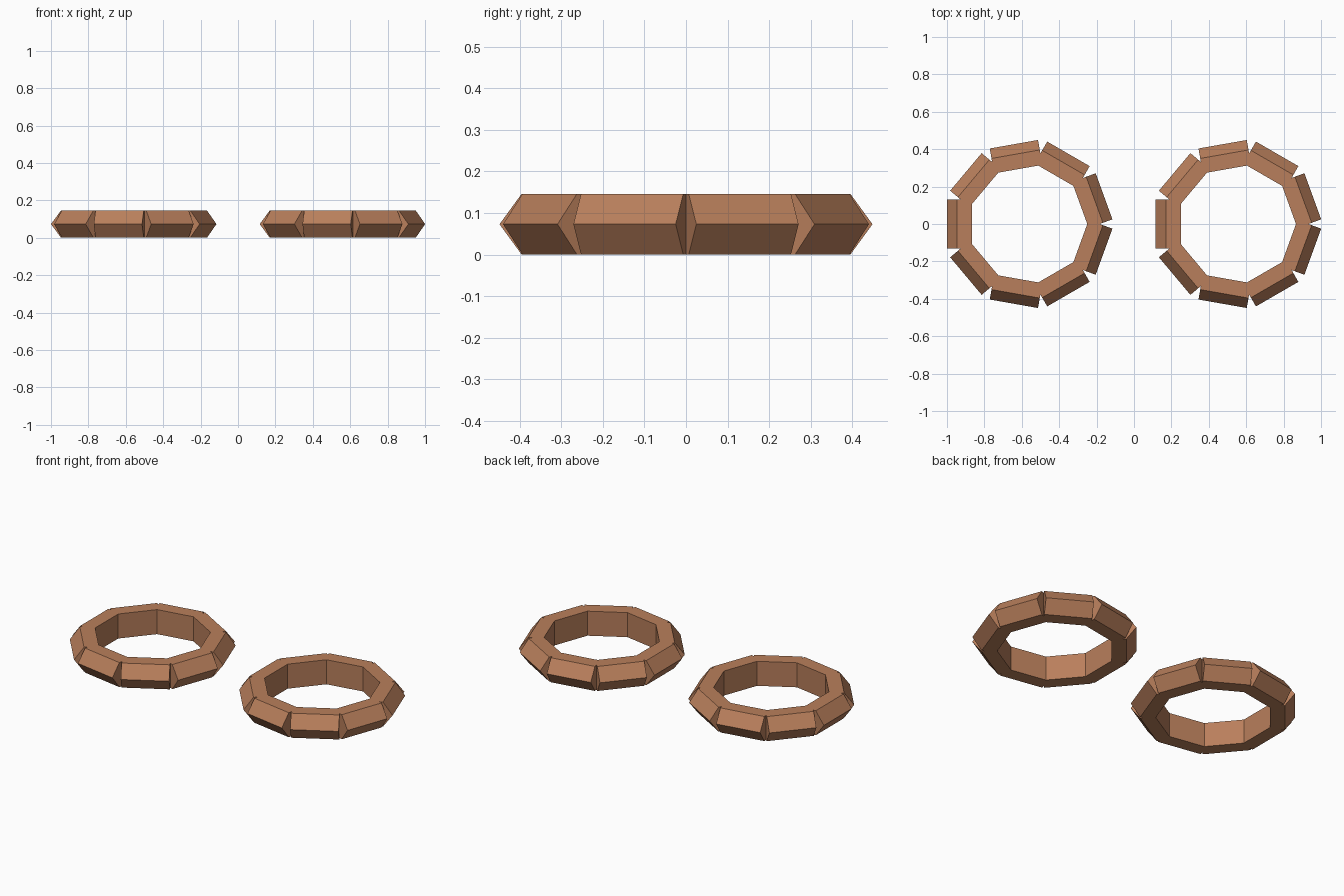
import bpy, bmesh, math
from mathutils import Matrix, Vector

cube = bpy.data.objects.get("Cube")
if cube:
    bpy.data.objects.remove(cube, do_unlink=True)

# Material
COLOUR = (0.485, 0.212, 0.106, 1.0)
brown = bpy.data.materials.new("warm_brown")
brown.use_nodes = True
brown.diffuse_color = COLOUR
brown.node_tree.nodes["Principled BSDF"].inputs["Base Color"].default_value = COLOUR

# Ring dimensions
SEGMENTS = 9
HEIGHT = 0.146
HALF_WIDTH = 0.131
INNER, SHOULDER, TIP = 0.298, 0.379, 0.433

# Radial cross-section: upright inner wall, flat top and bottom, pointed outside
PROFILE = [(INNER, 0), (SHOULDER, 0), (TIP, HEIGHT / 2),
           (SHOULDER, HEIGHT), (INNER, HEIGHT)]


def add_segment(bm, angle):
    """Straight prism facing outward at the given angle."""
    turn = Matrix.Rotation(angle, 3, "Z")
    a, b = [[bm.verts.new(turn @ Vector((r, side, z))) for r, z in PROFILE]
            for side in (-HALF_WIDTH, HALF_WIDTH)]
    bm.faces.new(a)
    bm.faces.new(b[::-1])
    for i in range(len(PROFILE)):
        j = (i + 1) % len(PROFILE)
        bm.faces.new((a[i], b[i], b[j], a[j]))


def make_ring(name, x):
    bm = bmesh.new()
    for i in range(SEGMENTS):
        add_segment(bm, math.pi + i * math.tau / SEGMENTS)
    bmesh.ops.recalc_face_normals(bm, faces=bm.faces[:])
    mesh = bpy.data.meshes.new(name)
    bm.to_mesh(mesh)
    bm.free()
    mesh.materials.append(brown)
    ring = bpy.data.objects.new(name, mesh)
    ring.location.x = x
    bpy.context.collection.objects.link(ring)


# Matching pair of rings, both turned the same way
make_ring("right_ring", -0.567)
make_ring("left_ring", 0.549)
